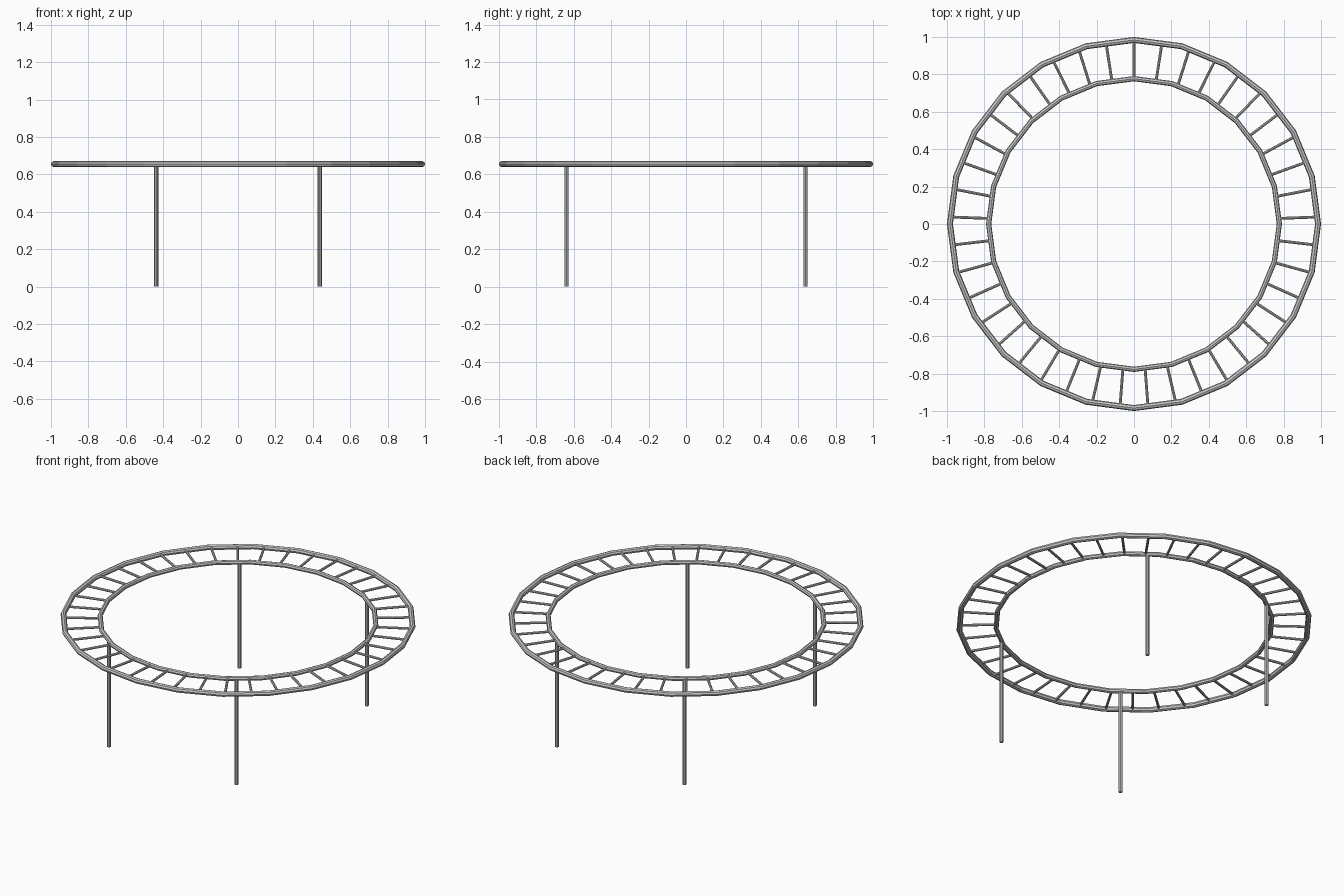
import bpy
from math import sin, cos, pi
from mathutils import Vector

if "Cube" in bpy.data.objects:
    bpy.data.objects.remove(bpy.data.objects["Cube"])

RING_Z = 0.655


def ring(name, radius, tube):
    bpy.ops.mesh.primitive_torus_add(major_segments=24, minor_segments=8,
                                     major_radius=radius, minor_radius=tube,
                                     location=(0, 0, RING_Z))
    bpy.context.object.name = name


def rod(name, start, end, radius, sides):
    a, b = Vector(start), Vector(end)
    bpy.ops.mesh.primitive_cylinder_add(vertices=sides, radius=radius,
                                        depth=(b - a).length, location=(a + b) / 2)
    ob = bpy.context.object
    ob.name = name
    ob.rotation_euler = (b - a).to_track_quat('Z', 'Y').to_euler()


# Outer and inner frame rings
ring("outer_ring", 0.984, 0.016)
ring("inner_ring", 0.777, 0.014)

# Radial springs bridging the two rings
SPRINGS = 41
for i in range(SPRINGS):
    a = pi / 2 + 2 * pi * i / SPRINGS
    rod(f"spring_{i + 1}", (0.768 * cos(a), 0.768 * sin(a), RING_Z),
        (0.975 * cos(a), 0.975 * sin(a), RING_Z), 0.0075, 8)

# Four legs under the inner ring
for side, x in (("left", -0.437), ("right", 0.437)):
    for end, y in (("front", -0.638), ("back", 0.638)):
        rod(f"{end}_{side}_leg", (x, y, 0), (x, y, RING_Z), 0.011, 8)
